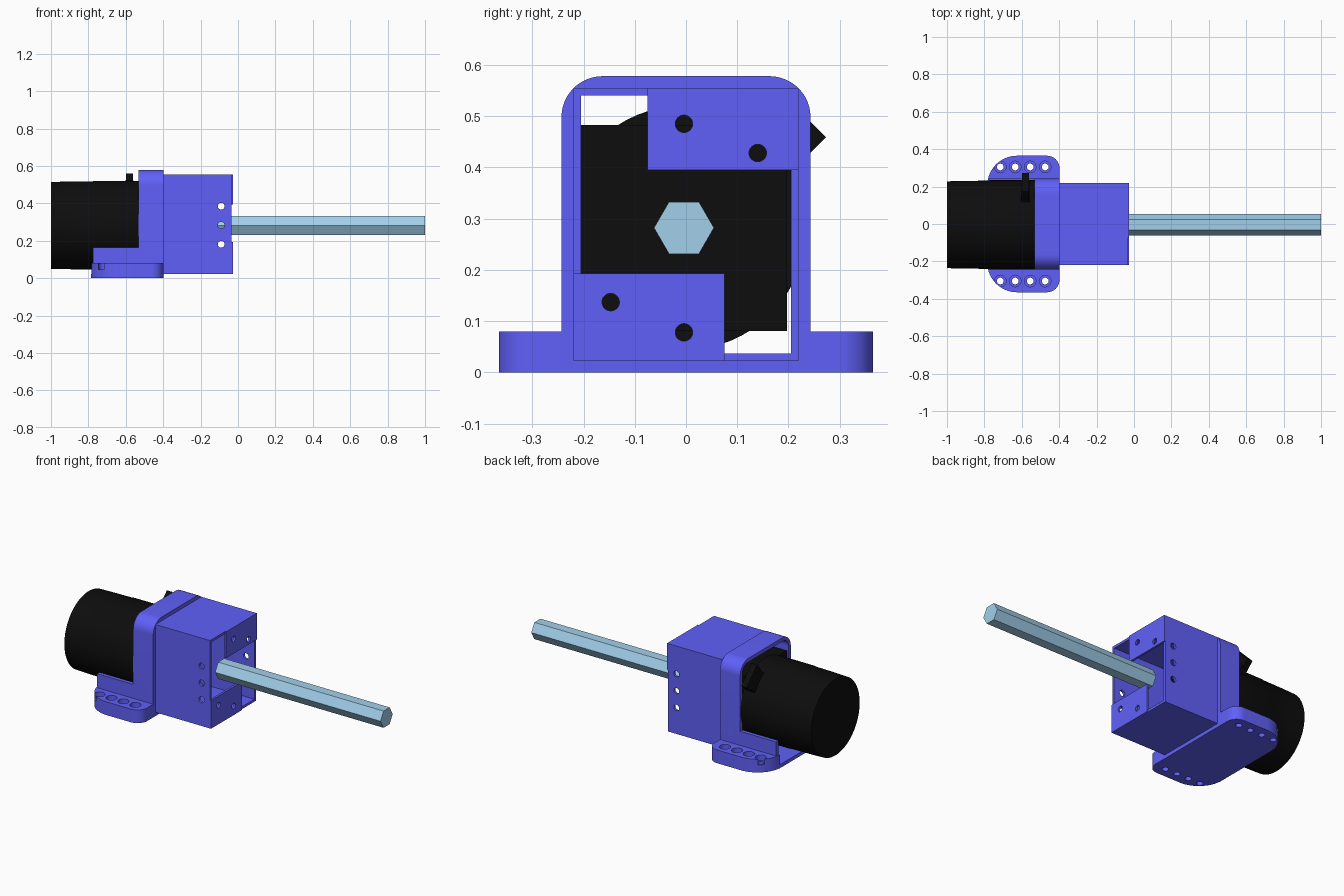
import bpy, bmesh
from math import sin, cos, pi, radians
from mathutils import Vector, Matrix

if "Cube" in bpy.data.objects:
    bpy.data.objects.remove(bpy.data.objects["Cube"])

AY, AZ = -0.004, 0.282   # motor axis


def material(name, rgb):
    m = bpy.data.materials.new(name)
    m.diffuse_color = (*rgb, 1)
    m.use_nodes = True
    m.node_tree.nodes["Principled BSDF"].inputs["Base Color"].default_value = m.diffuse_color
    return m


BLUE = material("blue", (0.118, 0.118, 0.95))
BLACK = material("black", (0.004, 0.004, 0.004))
STEEL = material("pale_steel", (0.36, 0.63, 0.83))


def finish(name, bm, mat):
    bmesh.ops.recalc_face_normals(bm, faces=bm.faces)
    me = bpy.data.meshes.new(name)
    bm.to_mesh(me)
    bm.free()
    ob = bpy.data.objects.new(name, me)
    bpy.context.collection.objects.link(ob)
    me.materials.append(mat)
    return ob


def prism(name, pts, axis, lo, hi, mat=BLUE):
    """Extrude a profile along x (points are y,z) or z (points are x,y)."""
    bm = bmesh.new()
    at = (lambda p, d: (d, *p)) if axis == 'x' else (lambda p, d: (*p, d))
    face = bm.faces.new([bm.verts.new(at(p, lo)) for p in pts])
    new = bmesh.ops.extrude_face_region(bm, geom=[face])["geom"]
    step = Vector(at((0, 0), hi - lo))
    bmesh.ops.translate(bm, vec=step, verts=[v for v in new if isinstance(v, bmesh.types.BMVert)])
    return finish(name, bm, mat)


def box(name, x, y, z, mat=BLUE):
    return prism(name, [(y[0], z[0]), (y[1], z[0]), (y[1], z[1]), (y[0], z[1])], 'x', *x, mat)


def arc(cx, cy, rx, ry, a0, a1, n=12):
    return [(cx + rx * cos(radians(a0 + (a1 - a0) * i / n)),
             cy + ry * sin(radians(a0 + (a1 - a0) * i / n))) for i in range(n + 1)]


def circle(cx, cy, r, n=32):
    return arc(cx, cy, r, r, 0, 360 - 360 / n, n - 1)


def boolean(ob, others, op='DIFFERENCE'):
    for c in others:
        m = ob.modifiers.new(op, 'BOOLEAN')
        m.object, m.operation, m.solver = c, op, 'EXACT'
    dg = bpy.context.evaluated_depsgraph_get()
    me = bpy.data.meshes.new_from_object(ob.evaluated_get(dg))
    ob.modifiers.clear()
    ob.data = me
    for c in others:
        bpy.data.objects.remove(c)


def smooth(ob):
    bpy.ops.object.select_all(action='DESELECT')
    bpy.context.view_layer.objects.active = ob
    ob.select_set(True)
    bpy.ops.object.shade_smooth_by_angle(angle=radians(30))


def arch(w, bottom, top, r):
    return ([(-w, bottom), (w, bottom)] + arc(w - r, top - r, r, r, 0, 90)
            + arc(r - w, top - r, r, r, 90, 180))


# Mount: base flange, arched frame and low cradle walls in one body
half = arc(-0.464, 0.30, 0.065, 0.065, 0, 90) + arc(-0.625, 0.205, 0.16, 0.16, 90, 180, 20)
outline = half + [(x, -y) for x, y in reversed(half)]
mount = prism("motor_mount", outline, 'z', 0, 0.08)
boolean(mount, [prism("frame", arch(0.243, 0, 0.578, 0.08), 'x', -0.533, -0.399),
                box("cradle", (-0.775, -0.5), (-0.243, 0.243), (0.01, 0.165))], 'UNION')
cuts = [prism("channel", arch(0.22, 0.022, 0.555, 0.05), 'x', -0.9, -0.3)]
# counterbored screw holes on both flanges
for side in (-1, 1):
    for i in range(4):
        x, y = -0.715 + 0.08 * i, 0.305 * side
        cuts.append(prism("hole", circle(x, y, 0.018), 'z', -0.1, 0.1))
        cuts.append(prism("bore", circle(x, y, 0.031), 'z', 0.046, 0.12))
boolean(mount, cuts)
smooth(mount)

# Square bracket tube with side holes
tube = box("bracket_tube", (-0.4, -0.034), (-0.22, 0.22), (0.022, 0.555))
inner = box("inner", (-0.6, 0.1), (-0.205, 0.205), (0.037, 0.54))
boolean(tube, [inner])
holes = []
for z in (0.181, 0.283, 0.385):
    c = prism("side_hole", circle(0, 0, 0.018), 'z', -0.3, 0.3)
    c.data.transform(Matrix.Translation((-0.09, 0, z)) @ Matrix.Rotation(pi / 2, 4, 'X'))
    holes.append(c)
boolean(tube, holes)
smooth(tube)

# End tabs with screw holes
for name, y, z, pts in (
        ("upper_tab", (-0.075, 0.22), (0.395, 0.555), ((-0.004, 0.485), (0.14, 0.428))),
        ("lower_tab", (-0.22, 0.075), (0.022, 0.193), ((-0.147, 0.137), (-0.004, 0.078)))):
    tab = box(name, (-0.04, -0.027), y, z)
    boolean(tab, [prism("tab_hole", circle(*p, 0.017), 'x', -0.1, 0.1) for p in pts])
    smooth(tab)

# Motor body: slightly tapered round can
bm = bmesh.new()
n = 64
rings = []
for x, r in ((-1, 0.232), (-0.93, 0.234), (-0.775, 0.236), (-0.77, 0.238), (-0.53, 0.2385)):
    rings.append([bm.verts.new((x, *p)) for p in circle(AY, AZ, r, n)])
for a, b in zip(rings, rings[1:]):
    for i in range(n):
        j = (i + 1) % n
        bm.faces.new((a[i], a[j], b[j], b[i]))
bm.faces.new(rings[0])
bm.faces.new(rings[-1])
smooth(finish("motor_can", bm, BLACK))

# Square gearbox and hexagonal output shaft
box("gearbox", (-0.535, -0.4), (AY - 0.201, AY + 0.201), (AZ - 0.201, AZ + 0.201), BLACK)
prism("hex_shaft", circle(AY, AZ, 0.0585, 6), 'x', -0.11, 1.0, STEEL)

# Cable connector set at 45 degrees on the can
turn = Matrix.Translation((0, AY, AZ)) @ Matrix.Rotation(pi / 4, 4, 'X')
for name, x, y, z in (("connector_stem", (-0.605, -0.558), (0.21, 0.28), (-0.06, 0.06)),
                      ("connector_head", (-0.598, -0.562), (0.27, 0.321), (-0.071, 0.071))):
    box(name, x, y, z, BLACK).data.transform(turn)
